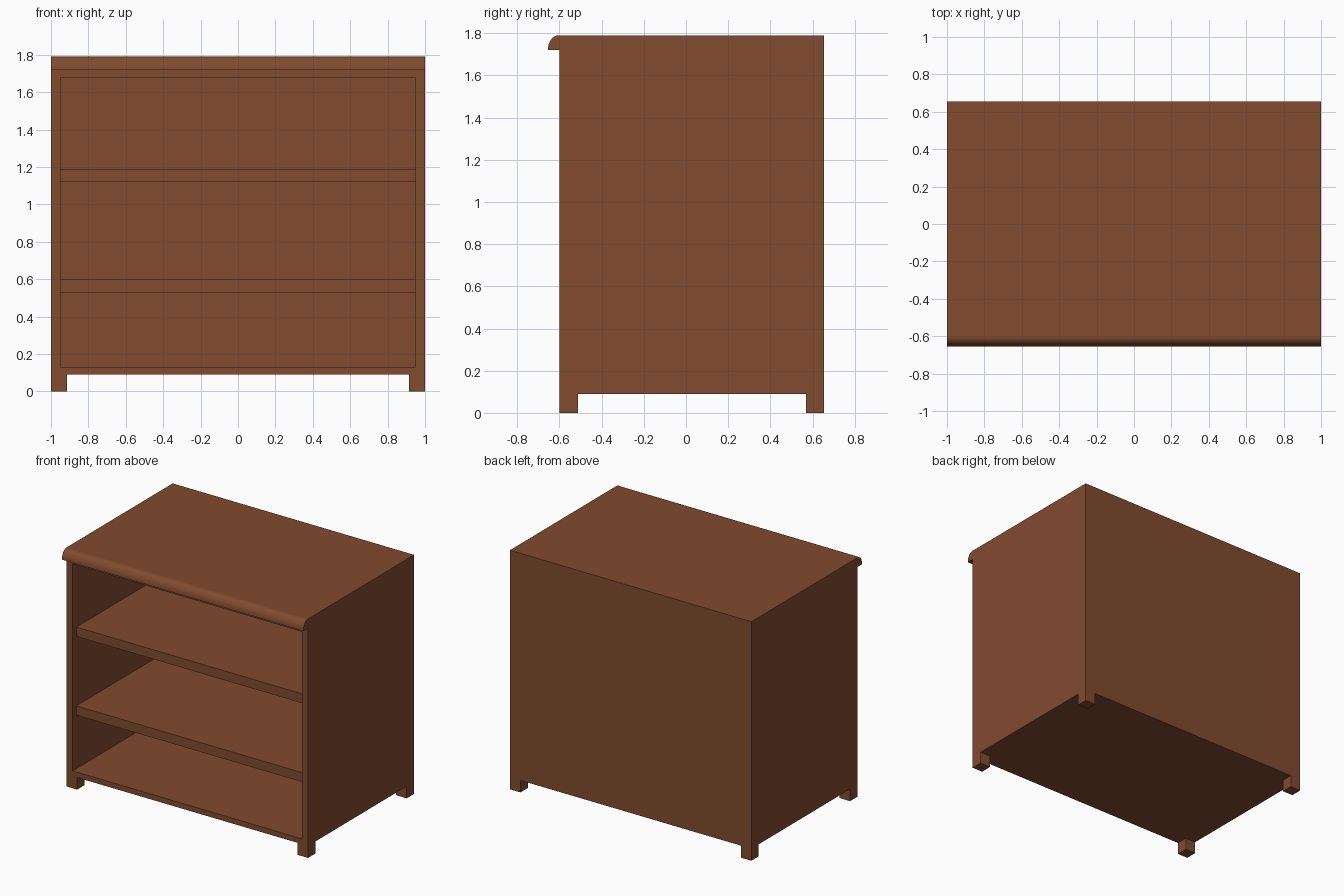
import bpy, bmesh, math
from mathutils import Vector

if "Cube" in bpy.data.objects:
    bpy.data.objects.remove(bpy.data.objects["Cube"])

wood = bpy.data.materials.new("brown wood")
wood.diffuse_color = (0.22, 0.07, 0.028, 1)
wood.use_nodes = True
wood.node_tree.nodes["Principled BSDF"].inputs["Base Color"].default_value = wood.diffuse_color

X, FRONT, BACK = 1.0, -0.6, 0.655
BASE, TOP, LEG = 0.09, 1.79, 0.087


def finish(name, bm):
    bmesh.ops.recalc_face_normals(bm, faces=bm.faces[:])
    mesh = bpy.data.meshes.new(name)
    bm.to_mesh(mesh)
    bm.free()
    mesh.materials.append(wood)
    ob = bpy.data.objects.new(name, mesh)
    bpy.context.collection.objects.link(ob)
    return ob


def box_bm(lo, hi):
    bm = bmesh.new()
    bmesh.ops.create_cube(bm, size=1)
    for v in bm.verts:
        v.co = Vector([l + (c + 0.5) * (h - l) for l, h, c in zip(lo, hi, v.co)])
    return bm


# carcass with four feet extruded from the corners of its underside
bm = box_bm((-X, FRONT, BASE), (X, BACK, TOP))
for co, no in (((X - LEG, 0, 0), (1, 0, 0)), ((LEG - X, 0, 0), (1, 0, 0)),
               ((0, FRONT + LEG, 0), (0, 1, 0)), ((0, BACK - LEG, 0), (0, 1, 0))):
    bmesh.ops.bisect_plane(bm, geom=bm.verts[:] + bm.edges[:] + bm.faces[:],
                           plane_co=co, plane_no=no)
corners = []
for f in bm.faces:
    c = f.calc_center_median()
    if c.z < BASE + 0.001 and abs(c.x) > X - LEG and not FRONT + LEG < c.y < BACK - LEG:
        corners.append(f)
for f in corners:
    new = bmesh.ops.extrude_discrete_faces(bm, faces=[f])["faces"][0]
    for v in new.verts:
        v.co.z = 0
bmesh.ops.dissolve_limit(bm, angle_limit=0.01, verts=bm.verts[:], edges=bm.edges[:])
carcass = finish("carcass", bm)

# open front compartment
cutter = finish("compartment_cutter", box_bm((-0.95, FRONT - 0.1, 0.13), (0.95, BACK - 0.05, 1.68)))
cutter.hide_render = True
cutter.hide_viewport = True
cut = carcass.modifiers.new("compartment", 'BOOLEAN')
cut.operation = 'DIFFERENCE'
cut.solver = 'EXACT'
cut.object = cutter

# two shelves, set slightly back
for name, z in (("lower_shelf", 0.53), ("upper_shelf", 1.12)):
    finish(name, box_bm((-0.95, FRONT + 0.045, z), (0.95, BACK - 0.05, z + 0.07)))

# rounded lip along the front of the top
profile = [(FRONT, 1.72)]
for i in range(9):
    a = math.pi / 2 * i / 8
    profile.append((-0.605 - 0.05 * math.cos(a), 1.72 + 0.07 * math.sin(a)))
profile.append((FRONT, TOP))
bm = bmesh.new()
end = bm.faces.new([bm.verts.new((-X, y, z)) for y, z in profile])
ext = bmesh.ops.extrude_face_region(bm, geom=[end], use_keep_orig=True)["geom"]
bmesh.ops.translate(bm, vec=(2 * X, 0, 0), verts=[g for g in ext if isinstance(g, bmesh.types.BMVert)])
lip = finish("top_front_lip", bm)
bpy.context.view_layer.objects.active = lip
lip.select_set(True)
bpy.ops.object.shade_smooth_by_angle(angle=math.radians(35))
